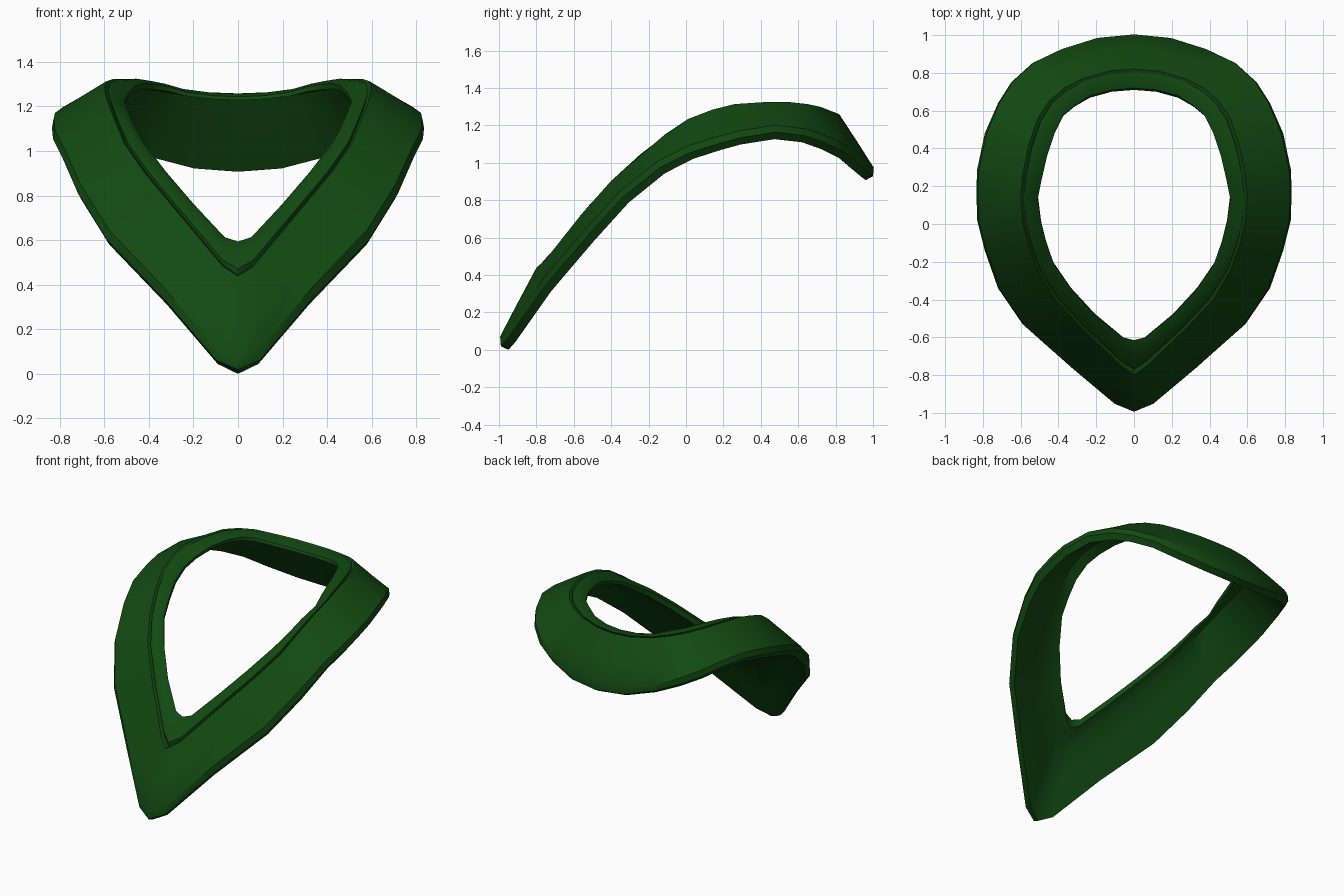
import bpy
import bmesh
import math
from mathutils import Vector

cube = bpy.data.objects.get("Cube")
if cube:
    bpy.data.objects.remove(cube, do_unlink=True)

# Guide curves for the left half, running from the front point to the back
outer_edge = [
    (0, -.99, .035), (.1, -.95, .08), (.33, -.76, .35), (.59, -.53, .62),
    (.72, -.34, .83), (.79, -.14, .99), (.83, .02, 1.07), (.835, .18, 1.12),
    (.83, .29, 1.15), (.79, .48, 1.18), (.72, .64, 1.16), (.65, .75, 1.12),
    (.54, .85, 1.07), (.39, .92, 1.01), (.2, .98, .96), (0, 1, .945)]
seam = [
    (0, -.8, .455), (.07, -.75, .5), (.27, -.56, .74), (.42, -.4, .92),
    (.51, -.25, 1.05), (.56, -.11, 1.17), (.59, .01, 1.25), (.6, .14, 1.3),
    (.59, .26, 1.33), (.56, .41, 1.34), (.51, .56, 1.34), (.45, .65, 1.33),
    (.37, .72, 1.315), (.27, .77, 1.295), (.13, .81, 1.28), (0, .82, 1.275)]
inner_edge = [
    (0, -.615, .61), (.06, -.6, .63), (.2, -.49, .78), (.32, -.36, .92),
    (.42, -.22, 1.05), (.46, -.11, 1.12), (.49, 0, 1.19), (.51, .13, 1.24),
    (.49, .23, 1.28), (.46, .36, 1.31), (.42, .48, 1.32), (.37, .58, 1.315),
    (.31, .63, 1.305), (.23, .68, 1.28), (.12, .71, 1.265), (0, .72, 1.26)]


def full_loop(half):
    """Close a half curve by mirroring it across the middle."""
    pts = [Vector(p) for p in half]
    return pts + [Vector((-p.x, p.y, p.z)) for p in pts[-2:0:-1]]


def cross_section(e, s, i, n):
    """Closed band profile: outer face, groove, raised lip and underside."""
    return [
        e,
        e.lerp(s, .1) + n * .025,
        e.lerp(s, .5) + n * .015,
        s,
        s.lerp(i, .08) - n * .018,
        s.lerp(i, .2) + n * .004,
        s.lerp(i, .7) + n * .02,
        i,
        i.lerp(s, .25) - n * .04,
        s - n * .05,
        e.lerp(s, .5) - n * .05,
        e - n * .045,
    ]


# Collar band lofted around the closed guide curves
outer, ridge, inner = map(full_loop, (outer_edge, seam, inner_edge))
count = len(outer)
bm = bmesh.new()
rings = []
for k in range(count):
    along = outer[(k + 1) % count] - outer[k - 1]
    normal = along.cross(ridge[k] - outer[k]).normalized()
    section = cross_section(outer[k], ridge[k], inner[k], normal)
    rings.append([bm.verts.new(p) for p in section])

for k, ring in enumerate(rings):
    following = rings[(k + 1) % count]
    for j in range(len(ring)):
        m = (j + 1) % len(ring)
        bm.faces.new((ring[j], following[j], following[m], ring[m]))
bmesh.ops.recalc_face_normals(bm, faces=bm.faces)

# Rest the front point on the ground
lowest = min(v.co.z for v in bm.verts)
bmesh.ops.translate(bm, verts=bm.verts, vec=(0, 0, -lowest))

mesh = bpy.data.meshes.new("collar_band")
bm.to_mesh(mesh)
bm.free()
collar = bpy.data.objects.new("collar_band", mesh)
bpy.context.collection.objects.link(collar)

# Dark green cloth
green = bpy.data.materials.new("dark_green")
green.use_nodes = True
colour = (.006, .066, .006, 1)
green.diffuse_color = colour
green.node_tree.nodes["Principled BSDF"].inputs["Base Color"].default_value = colour
mesh.materials.append(green)

bpy.ops.object.select_all(action='DESELECT')
collar.select_set(True)
bpy.context.view_layer.objects.active = collar
bpy.ops.object.shade_smooth_by_angle(angle=math.radians(40))
